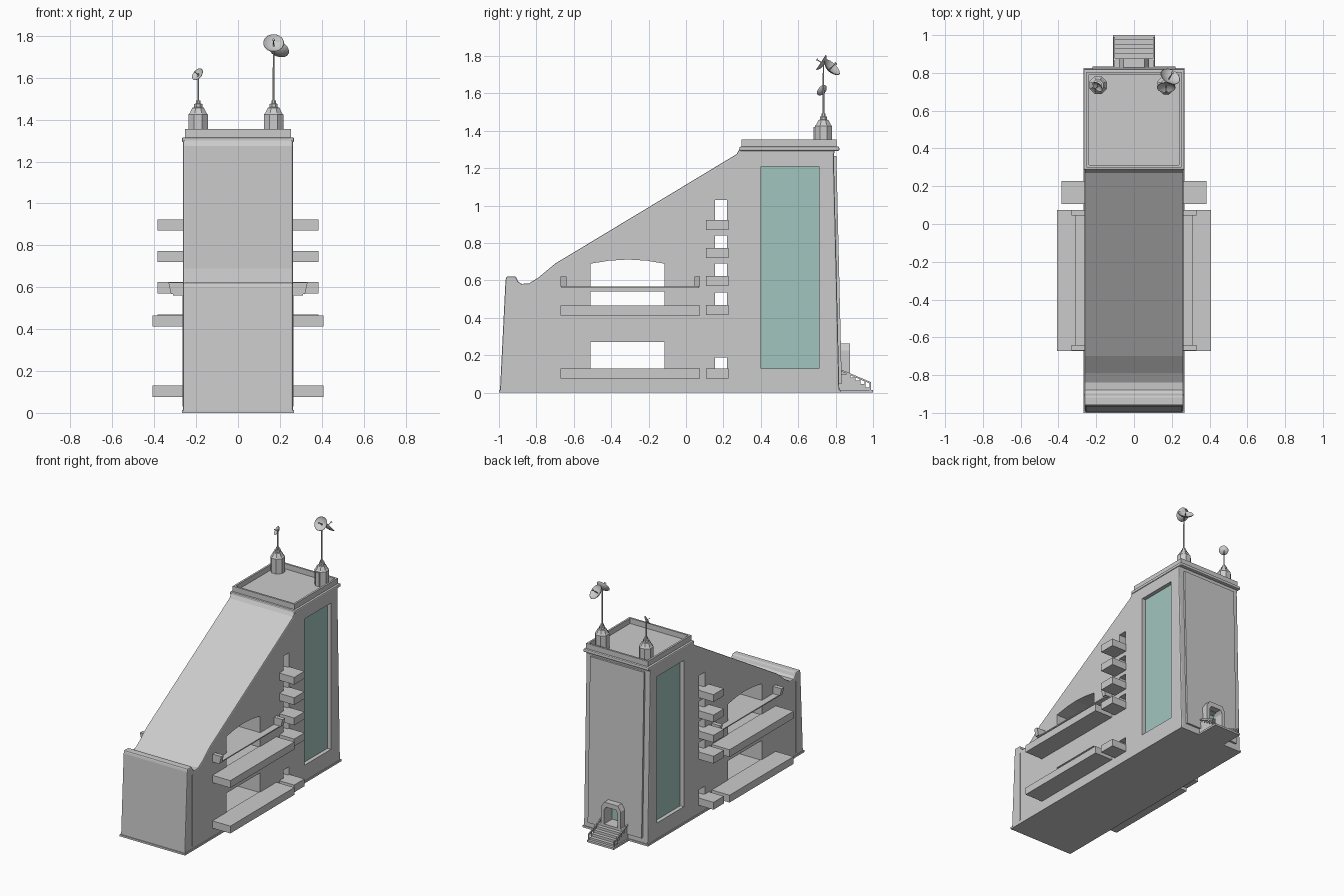
import bpy, bmesh, math
from mathutils import Vector

if "Cube" in bpy.data.objects:
    bpy.data.objects.remove(bpy.data.objects["Cube"])


def finish(name, bm, mat=None, bevel=0, smooth=False):
    bmesh.ops.recalc_face_normals(bm, faces=bm.faces)
    me = bpy.data.meshes.new(name)
    bm.to_mesh(me)
    bm.free()
    ob = bpy.data.objects.new(name, me)
    bpy.context.collection.objects.link(ob)
    if mat:
        me.materials.append(mat)
    bpy.context.view_layer.objects.active = ob
    for o in bpy.context.selected_objects:
        o.select_set(False)
    ob.select_set(True)
    if bevel:
        m = ob.modifiers.new("bevel", 'BEVEL')
        m.width, m.segments, m.angle_limit = bevel, 2, math.radians(50)
        bpy.ops.object.modifier_apply(modifier=m.name)
    if smooth:
        bpy.ops.object.shade_smooth_by_angle(angle=math.radians(35))
    return ob


def add_prism(bm, pts, a, b, axis='x'):
    """Extrude a closed profile; axis x takes (y, z) points, axis y takes (x, z)."""
    put = (lambda p, t: (t, p[0], p[1])) if axis == 'x' else (lambda p, t: (p[0], t, p[1]))
    lo = [bm.verts.new(put(p, a)) for p in pts]
    hi = [bm.verts.new(put(p, b)) for p in pts]
    bm.faces.new(lo)
    bm.faces.new(hi[::-1])
    for i in range(len(pts)):
        j = (i + 1) % len(pts)
        bm.faces.new((lo[i], lo[j], hi[j], hi[i]))


def add_box(bm, x0, x1, y0, y1, z0, z1):
    add_prism(bm, [(y0, z0), (y1, z0), (y1, z1), (y0, z1)], x0, x1)


def prism(name, pts, a, b, axis='x', **kw):
    bm = bmesh.new()
    add_prism(bm, pts, a, b, axis)
    return finish(name, bm, **kw)


def boxes(name, items, **kw):
    bm = bmesh.new()
    for it in items:
        add_box(bm, *it)
    return finish(name, bm, **kw)


def lathe(name, prof, loc, n, axis=(0, 0, 1), smooth=False):
    """Revolve (radius, height) points around an axis through loc."""
    bm = bmesh.new()
    q = Vector(axis).to_track_quat('Z', 'Y')
    rings = []
    for r, h in prof:
        ang = [2 * math.pi * (i + .5) / n for i in range(n)]
        rings.append([bm.verts.new(q @ Vector((r * math.cos(t), r * math.sin(t), h)) + Vector(loc)) for t in ang])
    for A, B in zip(rings, rings[1:]):
        for i in range(n):
            j = (i + 1) % n
            bm.faces.new((A[i], A[j], B[j], B[i]))
    bm.faces.new(rings[0])
    bm.faces.new(rings[-1])
    return finish(name, bm, smooth=smooth)


glass = bpy.data.materials.new("teal_glass")
glass.diffuse_color = (0.36, 0.56, 0.52, 1)
glass.use_nodes = True
glass.node_tree.nodes["Principled BSDF"].inputs["Base Color"].default_value = glass.diffuse_color

# Sloped body
W = 0.262
body = prism("body", [(-0.995, 0.0), (-0.965, 0.60), (-0.96, 0.622), (-0.91, 0.622), (-0.898, 0.595),
                      (-0.88, 0.582), (-0.84, 0.584), (-0.79, 0.615), (-0.70, 0.69), (0.27, 1.275),
                      (0.29, 1.31), (0.80, 1.31), (0.79, 1.27), (0.82, 0.0)], -W, W, bevel=0.008)

# Openings: through windows, glazing recesses, door recess
small_z = [(0.92, 1.03), (0.77, 0.84), (0.62, 0.692), (0.465, 0.537), (0.125, 0.188)]
bm = bmesh.new()
for z0, z1 in small_z:
    add_box(bm, -0.5, 0.5, 0.155, 0.22, z0, z1)
for z0, z1 in [(0.125, 0.272), (0.46, 0.54)]:
    add_box(bm, -0.5, 0.5, -0.51, -0.115, z0, z1)
add_prism(bm, [(-0.51, 0.568), (-0.115, 0.568), (-0.115, 0.69), (-0.21, 0.706), (-0.31, 0.712),
               (-0.41, 0.706), (-0.51, 0.69)], -0.5, 0.5)
for s in (-1, 1):
    x0, x1 = sorted((s * 0.225, s * 0.5))
    add_box(bm, x0, x1, 0.4, 0.71, 0.13, 1.21)
add_box(bm, -0.055, 0.055, 0.77, 0.95, 0.10, 0.225)
cutter = finish("opening_cutter", bm)
cutter.hide_render = True
bpy.context.view_layer.objects.active = body
m = body.modifiers.new("openings", 'BOOLEAN')
m.operation, m.object, m.solver = 'DIFFERENCE', cutter, 'EXACT'
bpy.ops.object.modifier_apply(modifier=m.name)
bpy.data.objects.remove(cutter)

# Plinth and front block seams
boxes("plinth", [(-0.267, 0.267, -1.0, 0.825, 0, 0.014)])
boxes("front_side_seam", [(-0.265, 0.265, -0.908, -0.902, 0.03, 0.56)])

# Tall glazing and door glass
boxes("tall_glazing", [(s * 0.228 - 0.005, s * 0.228 + 0.005, 0.4, 0.71, 0.13, 1.21) for s in (-1, 1)], mat=glass)
boxes("door_glass", [(-0.055, 0.055, 0.772, 0.782, 0.10, 0.225)], mat=glass)

# Balconies, ledges and end posts on both sides
for s, side in ((-1, "left"), (1, "right")):
    def sided(x0, x1, *r):
        a, b = sorted((s * x0, s * x1))
        return (a, b) + r
    boxes(side + "_small_balconies", [sided(0.255, 0.384, 0.107, 0.227, z - 0.05, z + 0.004) for z, _ in small_z])
    boxes(side + "_long_balconies", [sided(0.255, 0.408, -0.672, 0.075, z, z + 0.054) for z in (0.076, 0.412)])
    bm = bmesh.new()
    add_box(bm, *sided(0.255, 0.31, -0.665, 0.07, 0.56, 0.568))
    for y in (-0.67, 0.045):
        add_prism(bm, [(s * 0.255, 0.568), (s * 0.32, 0.568), (s * 0.332, 0.622), (s * 0.255, 0.622)],
                  y, y + 0.03, 'y')
    finish(side + "_upper_ledge", bm)

# Back panel with doorway gap
bm = bmesh.new()
def panel(x0, x1, z0, z1):
    f = lambda z: 0.82 - 0.03 * z / 1.27
    add_prism(bm, [(f(z0) - 0.01, z0), (f(z0) + 0.014, z0), (f(z1) + 0.014, z1), (f(z1) - 0.01, z1)], x0, x1)
panel(-0.22, -0.055, 0.05, 1.265)
panel(0.055, 0.22, 0.05, 1.265)
panel(-0.055, 0.055, 0.225, 1.265)
finish("back_panel", bm)

# Roof cornice and parapet
boxes("cornice", [(-0.268, 0.268, 0.285, 0.82, 1.292, 1.316)], bevel=0.008)
P = (0.252, 0.298, 0.805, 1.31, 1.355, 0.014)
x, y0, y1, z0, z1, t = P
boxes("parapet", [(-x, x, y0, y0 + t, z0, z1), (-x, x, y1 - t, y1, z0, z1),
                  (-x, -x + t, y0 + t, y1 - t, z0, z1), (x - t, x, y0 + t, y1 - t, z0, z1)])

# Door surround with chamfered arch
bm = bmesh.new()
outer = [(0.08, 0.09), (0.08, 0.225), (0.055, 0.262)]
inner = [(0.055, 0.09), (0.055, 0.205), (0.04, 0.228)]
for s in (-1, 1):
    for i in range(2):
        quad = [outer[i], outer[i + 1], inner[i + 1], inner[i]]
        add_prism(bm, [(s * a, b) for a, b in quad], 0.80, 0.876, 'y')
add_prism(bm, [(-0.055, 0.262), (0.055, 0.262), (0.04, 0.228), (-0.04, 0.228)], 0.80, 0.876, 'y')
finish("door_surround", bm)

# Stairs and railings
steps = [(-0.10, 0.10, 0.81, 0.876 + 0.026 * i, 0.09 - 0.018 * (i + 1), 0.10 - 0.018 * i) for i in range(5)]
boxes("stairs", steps + [(-0.11, 0.11, 0.81, 1.0, 0, 0.014)])
bm = bmesh.new()
for x in (-0.108, 0.1):
    add_prism(bm, [(0.82, 0.118), (0.99, 0.046), (0.99, 0.056), (0.82, 0.128)], x, x + 0.008)
    for i in range(5):
        y = 0.874 + 0.027 * i
        add_box(bm, x, x + 0.008, y, y + 0.006, 0.076 - 0.016 * i, 0.1 - 0.0115 * i)
finish("stair_rails", bm)

# Antenna turrets and masts
for name, x, top in (("left", -0.19, 1.62), ("right", 0.17, 1.76)):
    lathe(name + "_turret", [(0.05, 1.31), (0.05, 1.425), (0.043, 1.432), (0.03, 1.457), (0.021, 1.46),
                             (0.021, 1.475), (0.012, 1.478), (0.012, 1.492)], (x, 0.735, 0), 8)
    lathe(name + "_mast", [(0.005, 1.48), (0.004, top)], (x, 0.735, 0), 8)
boxes("turret_door", [(0.155, 0.185, 0.682, 0.70, 1.32, 1.42)])


# Dishes with feed horns
def dish(name, loc, r, axis):
    prof = [(r * 0.15, 0), (r * 0.55, r * 0.1), (r * 0.85, r * 0.27), (r, r * 0.42),
            (r * 0.97, r * 0.44), (r * 0.82, r * 0.32), (r * 0.5, r * 0.15), (r * 0.1, r * 0.06)]
    lathe(name, prof, loc, 16, axis, smooth=True)
    lathe(name + "_feed", [(r * 0.06, 0), (r * 0.05, r * 0.9), (r * 0.14, r * 0.92), (r * 0.14, r)], loc, 6, axis)


dish("left_dish", (-0.185, 0.735, 1.61), 0.033, (-0.6, -0.6, 0.5))
dish("right_dish", (0.183, 0.765, 1.725), 0.056, (0.35, 0.6, 0.6))
dish("right_upper_dish", (0.17, 0.74, 1.755), 0.05, (0, -0.85, 0.55))
